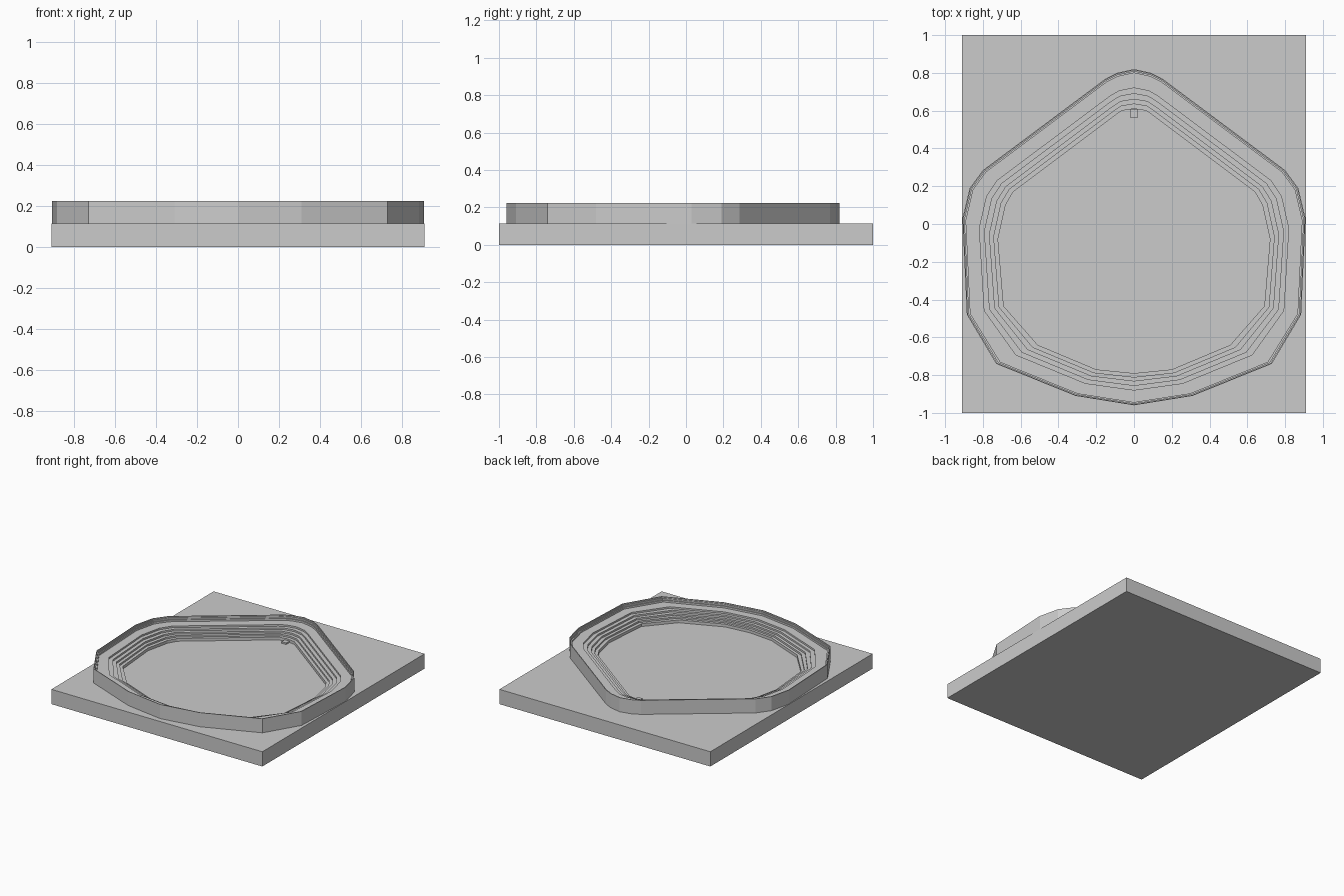
import bpy, bmesh

if "Cube" in bpy.data.objects:
    bpy.data.objects.remove(bpy.data.objects["Cube"])

BASE_TOP = 0.115

# right halves of the outer and inner outlines, far apex to near apex
OUTER = [(0, .82), (.09, .80), (.15, .77), (.80, .285), (.87, .19),
         (.908, .03), (.885, -.48), (.73, -.74), (.31, -.91), (0, -.96)]
INNER = [(0, .61), (.065, .60), (.10, .575), (.64, .17), (.68, .10),
         (.72, -.08), (.69, -.435), (.51, -.64), (.20, -.77), (0, -.79)]


def mirrored(half):
    return half + [(-x, y) for x, y in half[-2:0:-1]]


def box(name, size, centre):
    bpy.ops.mesh.primitive_cube_add(size=1, location=centre)
    ob = bpy.context.object
    ob.name = name
    ob.scale = size
    return ob


def stepped_ring(name, outer, inner, profile):
    """Skin rings blended from outer to inner; profile holds (blend, height)."""
    bm = bmesh.new()
    rings = []
    for t, z in profile:
        rings.append([bm.verts.new((a[0] + (b[0] - a[0]) * t,
                                    a[1] + (b[1] - a[1]) * t, z))
                      for a, b in zip(outer, inner)])
    n = len(outer)
    for r, s in zip(rings, rings[1:]):
        for i in range(n):
            j = (i + 1) % n
            bm.faces.new((r[i], s[i], s[j], r[j]))
    bmesh.ops.recalc_face_normals(bm, faces=bm.faces)
    # the outer wall must face away from the centre
    bm.faces.ensure_lookup_table()
    f = bm.faces[0]
    if f.normal.dot(f.calc_center_median()) < 0:
        bmesh.ops.reverse_faces(bm, faces=bm.faces)
    mesh = bpy.data.meshes.new(name)
    bm.to_mesh(mesh)
    bm.free()
    ob = bpy.data.objects.new(name, mesh)
    bpy.context.collection.objects.link(ob)
    return ob


# ground slab
box("base_slab", (1.82, 2, BASE_TOP), (0, 0, BASE_TOP / 2))

# stadium bowl: outer wall, narrow rim, walkway, then lower tiers
tread_edges = [0, .03, .06, .10, .476, .62, .76, .88, 1]
tread_heights = [.225, .215, .203, .189, .176, .163, .150, .137]
# each tread is flat between two edges, with a riser down to the next
profile = [(0, BASE_TOP)]
for t0, t1, z in zip(tread_edges, tread_edges[1:], tread_heights):
    profile += [(t0, z), (t1, z)]
profile.append((1, BASE_TOP))
stepped_ring("seating_bowl", mirrored(OUTER), mirrored(INNER), profile)

# small plate on the field by the far apex
box("field_plate", (.04, .04, .012), (0, .585, BASE_TOP + .006))
